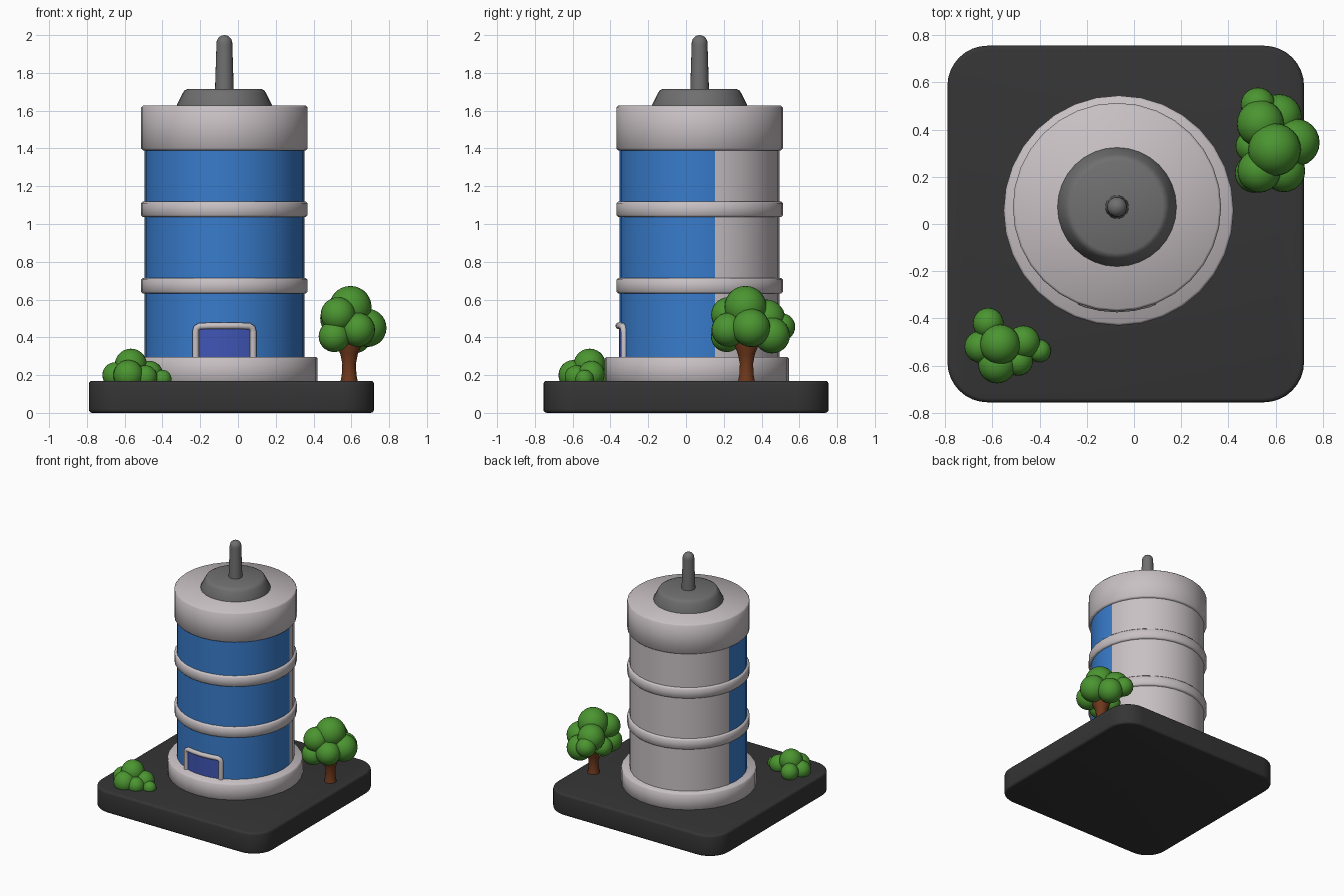
import bpy, bmesh, math
from mathutils import Vector

if "Cube" in bpy.data.objects:
    bpy.data.objects.remove(bpy.data.objects["Cube"])

def material(name, rgb):
    m = bpy.data.materials.new(name)
    m.diffuse_color = (*rgb, 1)
    m.use_nodes = True
    m.node_tree.nodes["Principled BSDF"].inputs["Base Color"].default_value = m.diffuse_color
    return m

STONE = material("pale_stone", (0.58, 0.53, 0.55))
METAL = material("roof_metal", (0.16, 0.16, 0.16))
DARK = material("dark_base", (0.035, 0.035, 0.035))
GLASS = material("blue_glass", (0.04, 0.20, 0.60))
DOOR = material("door_blue", (0.05, 0.09, 0.46))
LEAF = material("leaf_green", (0.07, 0.30, 0.03))
BARK = material("bark_brown", (0.16, 0.04, 0.012))

CX, CY = -0.072, 0.072      # tower axis
SIDES = 32

def finish(name, bm, *mats, angle=35):
    bmesh.ops.recalc_face_normals(bm, faces=bm.faces)
    me = bpy.data.meshes.new(name)
    bm.to_mesh(me)
    bm.free()
    ob = bpy.data.objects.new(name, me)
    bpy.context.collection.objects.link(ob)
    for m in mats:
        me.materials.append(m)
    bpy.ops.object.select_all(action='DESELECT')
    ob.select_set(True)
    bpy.context.view_layer.objects.active = ob
    bpy.ops.object.shade_smooth_by_angle(angle=math.radians(angle))
    return ob

def lathe_mesh(profile, x, y, n=SIDES):
    """Closed solid of revolution from (radius, z) points."""
    bm = bmesh.new()
    rings = [[bm.verts.new((x + r * math.cos(math.tau * i / n),
                            y + r * math.sin(math.tau * i / n), z))
              for i in range(n)] for r, z in profile]
    for a, b in zip(rings, rings[1:]):
        for i in range(n):
            j = (i + 1) % n
            bm.faces.new((a[i], a[j], b[j], b[i]))
    bm.faces.new(rings[0])
    bm.faces.new(rings[-1])
    return bm

def lathe(name, profile, mat, x=CX, y=CY, n=SIDES, angle=35):
    return finish(name, lathe_mesh(profile, x, y, n), mat, angle=angle)

def band(name, r, z0, z1, x=CX, y=CY, b=0.01):
    return lathe(name, [(r - b, z0), (r, z0 + b), (r, z1 - b), (r - b, z1)],
                 STONE, x, y, angle=50)

# Base slab with rounded corners and softened rims
bm = bmesh.new()
pts = []
hx, hy, rad, mid = 0.755, 0.755, 0.17, -0.035
for k, (sx, sy) in enumerate([(1, 1), (-1, 1), (-1, -1), (1, -1)]):
    for s in range(9):
        a = math.radians(90 * k + 90 * s / 8)
        pts.append((mid + sx * (hx - rad) + rad * math.cos(a),
                    sy * (hy - rad) + rad * math.sin(a), 0))
bottom = bm.faces.new([bm.verts.new(p) for p in pts])
ext = bmesh.ops.extrude_face_region(bm, geom=[bottom])
bmesh.ops.translate(bm, vec=(0, 0, 0.17),
                    verts=[v for v in ext['geom'] if isinstance(v, bmesh.types.BMVert)])
rims = [e for e in bm.edges if abs(e.verts[0].co.z - e.verts[1].co.z) < 1e-5]
bmesh.ops.bevel(bm, geom=rims, offset=0.018, segments=3, profile=0.5, affect='EDGES')
finish("base_slab", bm, DARK)

# Tower: glazed front, solid rear
bm = lathe_mesh([(0.423, 0.25), (0.423, 1.42)], CX, CY)
for f in bm.faces:
    if len(f.verts) == 4 and f.calc_center_median().y < CY + 0.08:
        f.material_index = 1
finish("tower_wall", bm, STONE, GLASS)

# Plinth, floor bands and crown
band("plinth", 0.487, 0.16, 0.297, -0.065, 0.057)
band("lower_band", 0.441, 0.632, 0.715)
band("upper_band", 0.441, 1.037, 1.12)
band("crown", 0.441, 1.39, 1.627)

# Roof cap and antenna
lathe("roof_cap", [(0.252, 1.62), (0.252, 1.63), (0.222, 1.69), (0.212, 1.707),
                   (0.195, 1.715)], METAL)
lathe("antenna", [(0.050, 1.70), (0.042, 1.95)] +
      [(0.042 * math.cos(math.radians(a)), 1.958 + 0.042 * math.sin(math.radians(a)))
       for a in (10, 30, 50, 70, 87)], METAL, n=20, angle=50)

# Door panel wrapped on the wall
def on_wall(x, z, r):
    return Vector((CX + x, CY - math.sqrt(r * r - x * x), z))

bm = bmesh.new()
cols = []
for i in range(9):
    x = -0.145 + 0.29 * i / 8
    cols.append([bm.verts.new(on_wall(x, z, r))
                 for r, z in ((0.415, 0.29), (0.427, 0.29), (0.427, 0.455), (0.415, 0.455))])
for a, b in zip(cols, cols[1:]):
    for i in range(4):
        j = (i + 1) % 4
        bm.faces.new((a[i], a[j], b[j], b[i]))
bm.faces.new(cols[0])
bm.faces.new(cols[-1])
finish("door", bm, DOOR)

# Tubular door surround
path = [(-0.152, 0.29), (-0.152, 0.43), (-0.147, 0.449), (-0.13, 0.459), (-0.07, 0.461),
        (0, 0.461), (0.07, 0.461), (0.13, 0.459), (0.147, 0.449), (0.152, 0.43), (0.152, 0.29)]
cu = bpy.data.curves.new("door_frame", 'CURVE')
cu.dimensions = '3D'
cu.bevel_depth = 0.018
cu.bevel_resolution = 3
cu.use_fill_caps = True
sp = cu.splines.new('POLY')
sp.points.add(len(path) - 1)
for p, (x, z) in zip(sp.points, path):
    p.co = (*on_wall(x, z, 0.428), 1)
cu.materials.append(STONE)
bpy.context.collection.objects.link(bpy.data.objects.new("door_frame", cu))

# Foliage clusters made of overlapping balls
def foliage(name, balls):
    bm = bmesh.new()
    for x, y, z, r in balls:
        new = bmesh.ops.create_uvsphere(bm, u_segments=24, v_segments=14, radius=r)['verts']
        bmesh.ops.translate(bm, verts=new, vec=(x, y, z))
    finish(name, bm, LEAF)

foliage("tree_crown", [
    (0.595, 0.315, 0.56, 0.112), (0.685, 0.345, 0.45, 0.101), (0.53, 0.225, 0.52, 0.092),
    (0.51, 0.215, 0.405, 0.083), (0.635, 0.225, 0.44, 0.09), (0.535, 0.425, 0.50, 0.10),
    (0.525, 0.505, 0.455, 0.073), (0.615, 0.455, 0.41, 0.095), (0.50, 0.33, 0.40, 0.07)])
foliage("bush", [
    (-0.567, -0.51, 0.255, 0.085), (-0.617, -0.42, 0.21, 0.065), (-0.65, -0.52, 0.20, 0.068),
    (-0.58, -0.595, 0.20, 0.08), (-0.468, -0.50, 0.205, 0.07), (-0.40, -0.537, 0.18, 0.048),
    (-0.49, -0.58, 0.19, 0.062)])

# Tree trunk
lathe("tree_trunk", [(0.046, 0.165), (0.039, 0.20), (0.036, 0.26), (0.046, 0.31),
                     (0.066, 0.36), (0.075, 0.42)], BARK, 0.588, 0.32, n=14)
